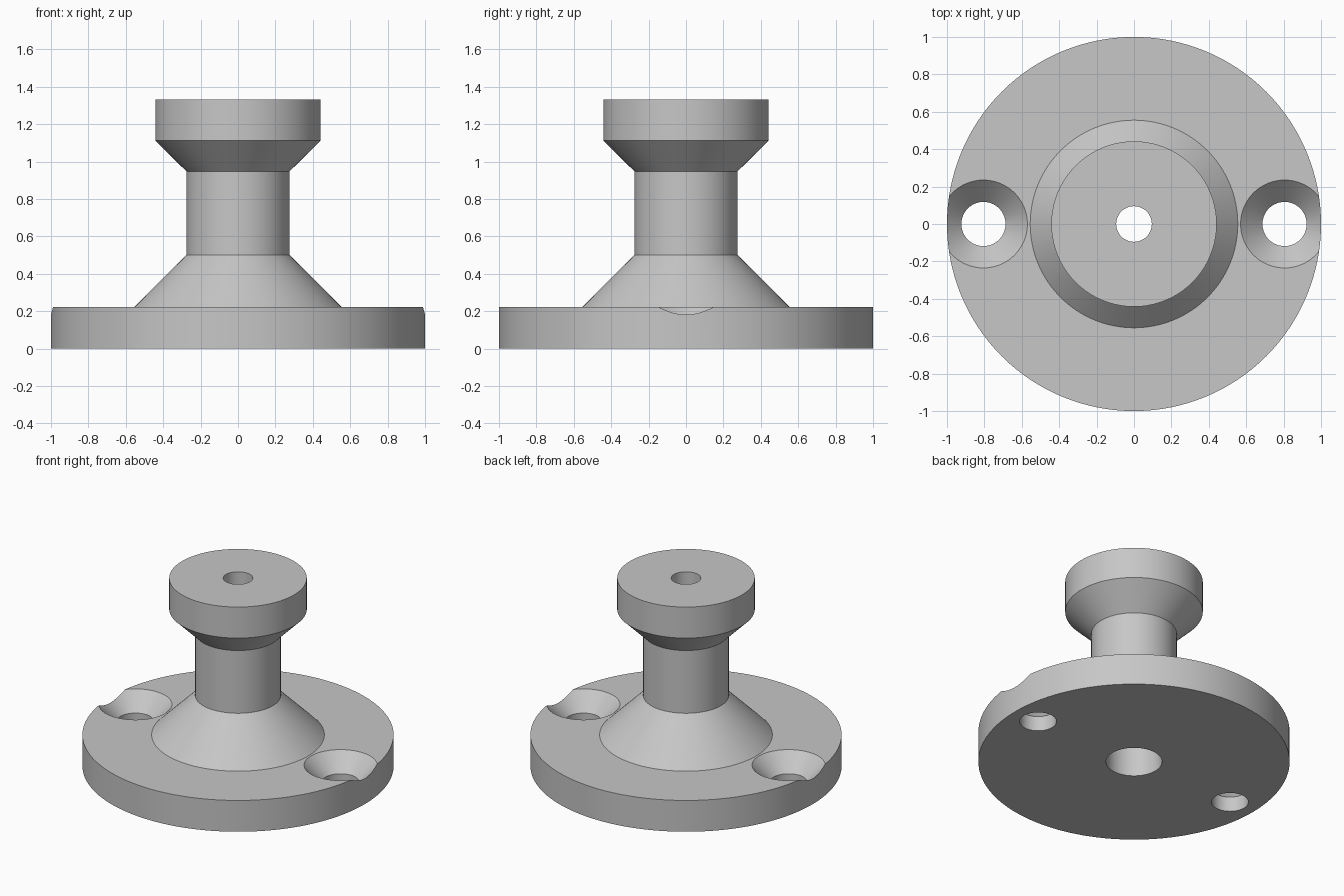
import bpy, bmesh, math

SEGMENTS = 128

cube = bpy.data.objects.get("Cube")
if cube:
    bpy.data.objects.remove(cube, do_unlink=True)

grey = bpy.data.materials.new("plain grey")
grey.use_nodes = True
colour = (0.57, 0.57, 0.57, 1)
grey.diffuse_color = colour
grey.node_tree.nodes["Principled BSDF"].inputs["Base Color"].default_value = colour


def lathe(name, profile, x=0):
    """Turn a closed (radius, height) profile around the vertical axis."""
    bm = bmesh.new()
    verts = [bm.verts.new((r, 0, z)) for r, z in profile]
    edges = [bm.edges.new((a, b)) for a, b in zip(verts, verts[1:] + verts[:1])]
    bmesh.ops.spin(bm, geom=verts + edges, cent=(0, 0, 0), axis=(0, 0, 1),
                   angle=math.tau, steps=SEGMENTS, use_merge=False)
    bmesh.ops.remove_doubles(bm, verts=bm.verts, dist=1e-4)
    bmesh.ops.recalc_face_normals(bm, faces=bm.faces)
    mesh = bpy.data.meshes.new(name)
    bm.to_mesh(mesh)
    bm.free()
    mesh.materials.append(grey)
    obj = bpy.data.objects.new(name, mesh)
    obj.location.x = x
    bpy.context.collection.objects.link(obj)
    return obj


# Turned body: flange, conical foot, neck, flared head and stepped centre bore
bore, counterbore, bore_step = 0.095, 0.18, 0.7
mount = lathe("flanged_knob", [
    (counterbore, 0), (1, 0), (1, 0.222), (0.555, 0.222),
    (0.275, 0.502), (0.275, 0.947), (0.442, 1.113), (0.442, 1.333),
    (bore, 1.333), (bore, bore_step), (counterbore, bore_step)])

# Countersunk screw holes on both sides of the flange
bpy.context.view_layer.objects.active = mount
mount.select_set(True)
for side, x in (("left", 0.805), ("right", -0.805)):
    cutter = lathe(side + "_screw_hole_cutter", [
        (0, -0.1), (0.118, -0.1), (0.118, 0.105), (0.235, 0.222),
        (0.235, 0.3), (0, 0.3)], x)
    bpy.context.view_layer.update()
    cut = mount.modifiers.new(side + "_screw_hole", 'BOOLEAN')
    cut.operation = 'DIFFERENCE'
    cut.solver = 'EXACT'
    cut.object = cutter
    bpy.ops.object.modifier_apply(modifier=cut.name)
    bpy.data.objects.remove(cutter, do_unlink=True)

bpy.ops.object.shade_smooth_by_angle(angle=math.radians(30))
